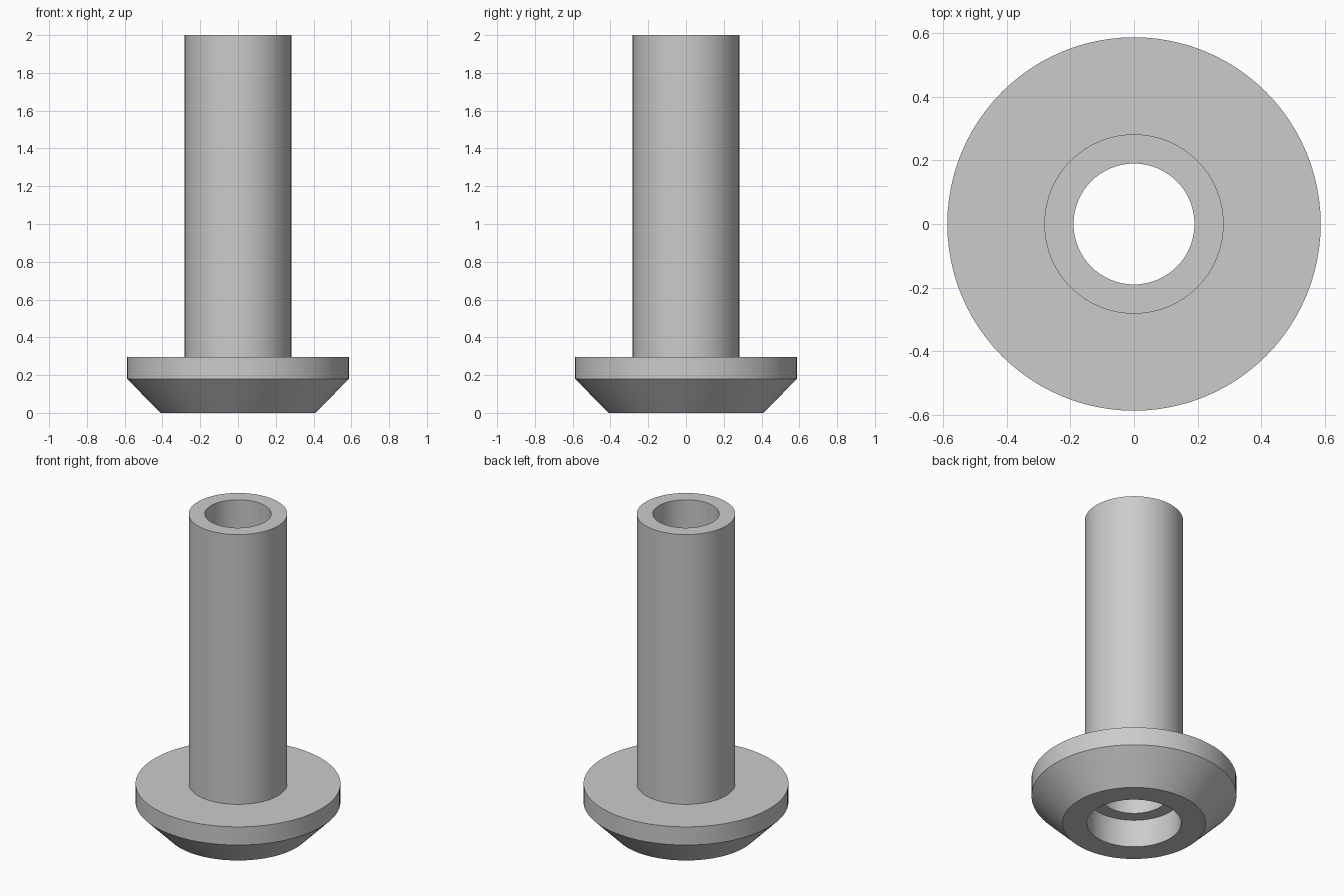
import bpy
import bmesh
import math

cube = bpy.data.objects.get("Cube")
if cube:
    bpy.data.objects.remove(cube, do_unlink=True)

# Single grey material
grey = bpy.data.materials.new("light_grey")
grey.use_nodes = True
colour = (0.6, 0.6, 0.6, 1.0)
grey.diffuse_color = colour
grey.node_tree.nodes["Principled BSDF"].inputs["Base Color"].default_value = colour

SEGMENTS = 96
BORE, COUNTERBORE = 0.19, 0.27
TUBE, FLANGE, FOOT = 0.282, 0.587, 0.41
LEDGE_Z, CHAMFER_Z, FLANGE_Z, TOP_Z = 0.175, 0.18, 0.295, 2.0

# Closed (radius, height) cross-section, counterclockwise from the foot
profile = [
    (COUNTERBORE, 0), (FOOT, 0), (FLANGE, CHAMFER_Z), (FLANGE, FLANGE_Z),
    (TUBE, FLANGE_Z), (TUBE, TOP_Z), (BORE, TOP_Z), (BORE, LEDGE_Z),
    (COUNTERBORE, LEDGE_Z),
]


def lathe(name, section, material):
    """Revolve a closed section around z into a solid ring."""
    bm = bmesh.new()
    rings = []
    for i in range(SEGMENTS):
        a = 2 * math.pi * i / SEGMENTS
        rings.append([bm.verts.new((r * math.cos(a), r * math.sin(a), z))
                      for r, z in section])
    for i, ring in enumerate(rings):
        following = rings[(i + 1) % SEGMENTS]
        for j in range(len(section)):
            k = (j + 1) % len(section)
            bm.faces.new((ring[j], following[j], following[k], ring[k]))
    bmesh.ops.recalc_face_normals(bm, faces=bm.faces)
    mesh = bpy.data.meshes.new(name)
    bm.to_mesh(mesh)
    bm.free()
    mesh.materials.append(material)
    obj = bpy.data.objects.new(name, mesh)
    bpy.context.collection.objects.link(obj)
    return obj


# Hollow stem with chamfered flange and counterbored foot
bushing = lathe("flanged_bushing", profile, grey)
bpy.ops.object.select_all(action="DESELECT")
bushing.select_set(True)
bpy.context.view_layer.objects.active = bushing
bpy.ops.object.shade_smooth_by_angle(angle=math.radians(30))
